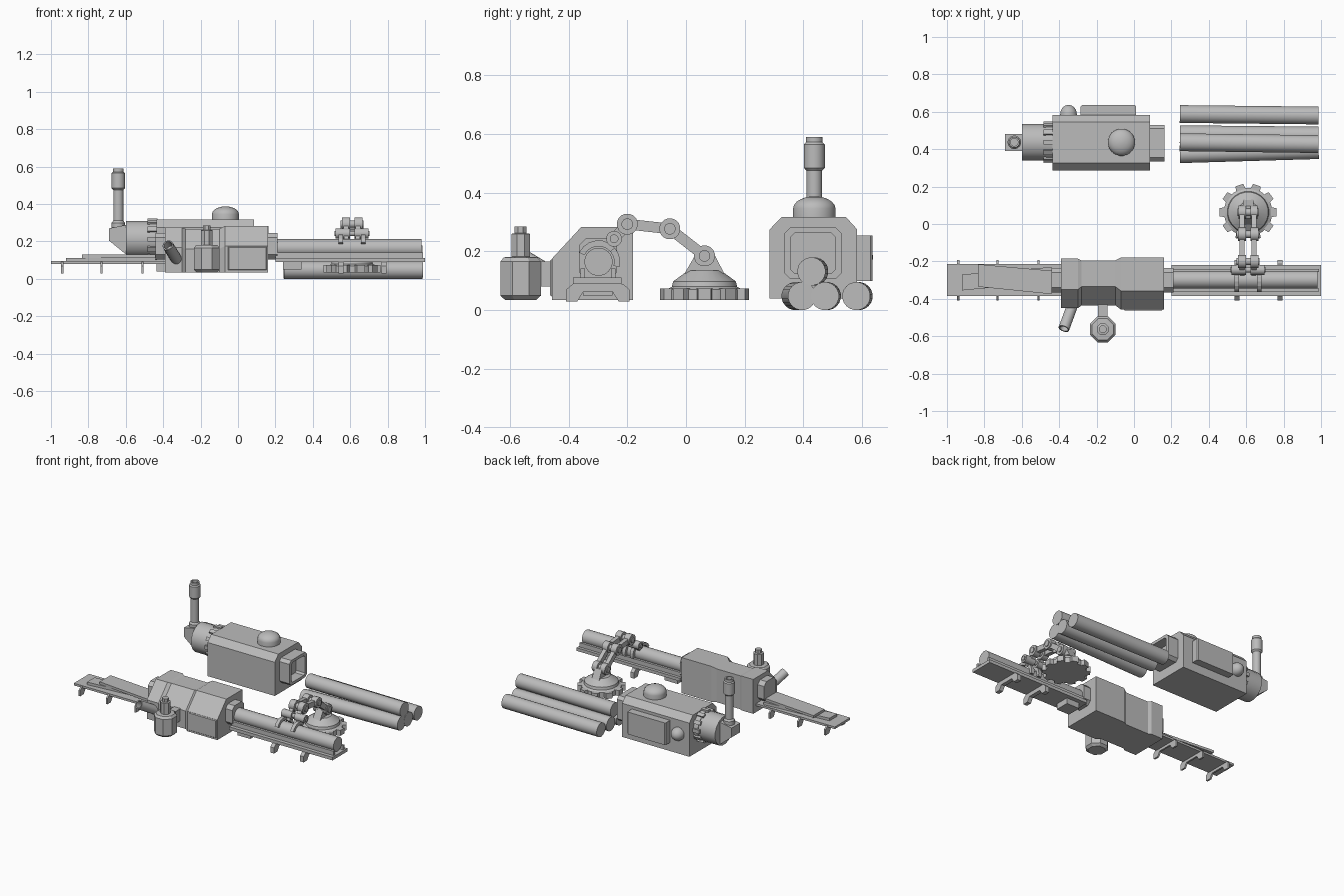
import bpy, bmesh, math
from mathutils import Vector

if "Cube" in bpy.data.objects:
    bpy.data.objects.remove(bpy.data.objects["Cube"])

GREY = bpy.data.materials.new("plain grey")
GREY.use_nodes = True
COLOUR = (0.5, 0.5, 0.5, 1)
GREY.diffuse_color = COLOUR
GREY.node_tree.nodes["Principled BSDF"].inputs["Base Color"].default_value = COLOUR


def skin(name, rings, smooth=False):
    """Join rings of points into one closed solid."""
    bm = bmesh.new()
    loops = [[bm.verts.new(p) for p in ring] for ring in rings]
    n = len(loops[0])
    for a, b in zip(loops, loops[1:]):
        for i in range(n):
            j = (i + 1) % n
            bm.faces.new((a[i], a[j], b[j], b[i]))
    bm.faces.new(loops[0][::-1])
    bm.faces.new(loops[-1])
    bmesh.ops.recalc_face_normals(bm, faces=bm.faces)
    mesh = bpy.data.meshes.new(name)
    bm.to_mesh(mesh)
    bm.free()
    mesh.materials.append(GREY)
    ob = bpy.data.objects.new(name, mesh)
    bpy.context.collection.objects.link(ob)
    if smooth:
        bpy.ops.object.select_all(action='DESELECT')
        ob.select_set(True)
        bpy.context.view_layer.objects.active = ob
        bpy.ops.object.shade_smooth_by_angle(angle=math.radians(32))
    return ob


def loft_x(name, *stations):
    """Stations are (x, profile in y and z)."""
    return skin(name, [[(x, y, z) for y, z in prof] for x, prof in stations])


def slab(name, outline, z0, z1):
    return skin(name, [[(x, y, z) for x, y in outline] for z in (z0, z1)])


def rect(a0, a1, b0, b1):
    return [(a0, b0), (a1, b0), (a1, b1), (a0, b1)]


def cut_rect(a0, a1, b0, b1, c):
    return [(a0 + c, b0), (a1 - c, b0), (a1, b0 + c), (a1, b1 - c),
            (a1 - c, b1), (a0 + c, b1), (a0, b1 - c), (a0, b0 + c)]


def box(name, x0, x1, y0, y1, z0, z1):
    return slab(name, rect(x0, x1, y0, y1), z0, z1)


def lathe(name, origin, direction, steps, n=20):
    """Steps are (radius, distance along the direction)."""
    q = Vector(direction).to_track_quat('Z', 'Y')
    rings = []
    for r, t in steps:
        angles = [math.tau * (i + 0.5) / n for i in range(n)]
        rings.append([Vector(origin) + q @ Vector((r * math.cos(a), r * math.sin(a), t))
                      for a in angles])
    return skin(name, rings, n > 10)


def rod(name, p, q, r, n=20):
    d = Vector(q) - Vector(p)
    return lathe(name, p, d, [(r, 0), (r, d.length)], n)


def dome_steps(r, h, base, count=5):
    return [(r * math.cos(a), base + h * math.sin(a))
            for a in [i * math.radians(84) / count for i in range(count + 1)]]


# Front saw house: end collars around a narrower waist
def house(front, top, back):
    return [(front, 0.035), (front, top - 0.108), (front + 0.1, top), (back, top), (back, 0.035)]


collar, waist, hall = house(-0.45, 0.275, -0.185), house(-0.435, 0.268, -0.195), house(-0.457, 0.283, -0.18)
loft_x("saw_house", (-0.39, collar), (-0.3, collar), (-0.28, waist),
       (-0.1, waist), (-0.07, hall), (0.16, hall))
skin("saw_house_panel", [[(x, y, z) for x, z in rect(-0.055 + i, 0.155 - i, 0.045 + i, 0.175 - i)]
                         for y, i in ((-0.455, 0), (-0.463, 0.006))])
for name, x0, x1 in (("infeed_collar", 0.15, 0.212), ("outfeed_collar", -0.44, -0.38)):
    loft_x(name, (x0, cut_rect(-0.365, -0.235, 0.105, 0.245, 0.025)),
           (x1, cut_rect(-0.365, -0.235, 0.105, 0.245, 0.025)))

# Outfeed table with sawn planks
box("outfeed_table", -1, -0.38, -0.385, -0.215, 0.08, 0.095)
slab("lower_plank", [(-0.92, -0.27), (-0.44, -0.23), (-0.44, -0.31), (-0.92, -0.355)], 0.095, 0.113)
slab("upper_plank", [(-0.835, -0.215), (-0.44, -0.25), (-0.44, -0.375), (-0.835, -0.335)], 0.113, 0.13)

# Infeed table, guide rails and log
box("infeed_table", 0.2, 1, -0.385, -0.22, 0.09, 0.112)
for side in (-1, 1):
    y = -0.3 + side * 0.052
    box("guide_rail", 0.2, 0.99, y - 0.008, y + 0.008, 0.11, 0.142)
rod("feed_log", (0.2, -0.298, 0.165), (0.98, -0.298, 0.165), 0.048)
box("feed_motor", 0.24, 0.34, -0.35, -0.25, 0.05, 0.09)

# Table legs: arched brackets
arch = [(-0.408, 0.03), (-0.37, 0.03), (-0.35, 0.062), (-0.25, 0.062),
        (-0.23, 0.03), (-0.192, 0.03), (-0.192, 0.07), (-0.215, 0.09), (-0.385, 0.09), (-0.408, 0.07)]
for x, w in ((-0.94, 0.006), (-0.73, 0.006), (-0.51, 0.006), (0.55, 0.014), (0.78, 0.014)):
    loft_x("table_leg", (x - w, arch), (x + w, arch))

# Dust tank, its duct and the slanted chute
lathe("dust_tank", (-0.167, -0.563, 0), (0, 0, 1),
      [(0.058, 0.035), (0.075, 0.05), (0.075, 0.165), (0.062, 0.18), (0.034, 0.182),
       (0.034, 0.26), (0.022, 0.262), (0.022, 0.285)], 8)
box("tank_duct", -0.192, -0.142, -0.51, -0.42, 0.08, 0.165)
chute_start, chute_end = Vector((-0.32, -0.41, 0.09)), Vector((-0.375, -0.56, 0.18))
chute = chute_end - chute_start
lathe("waste_chute", chute_start, chute,
      [(0.03, 0), (0.03, chute.length), (0.023, chute.length), (0.023, chute.length - 0.05)], 16)

# Crane base with drive teeth
CX, CY = 0.61, 0.063
lathe("crane_base", (CX, CY, 0), (0, 0, 1),
      [(0.13, 0.035), (0.13, 0.07), (0.112, 0.08), (0.108, 0.098), (0.056, 0.135)], 24)
for i in range(10):
    a = math.tau * i / 10
    u, v = Vector((math.cos(a), math.sin(a))), Vector((-math.sin(a), math.cos(a)))
    c = Vector((CX, CY))
    slab("drive_tooth", [c + u * r + v * s for r, s in
                         ((0.11, -0.028), (0.152, -0.022), (0.152, 0.022), (0.11, 0.028))], 0.035, 0.073)

# Crane arm: pivots joined by paired links
bracket = [(-0.005, 0.125), (0.13, 0.125), (0.097, 0.19), (0.033, 0.19)]
loft_x("arm_bracket", (CX - 0.028, bracket), (CX + 0.028, bracket))
joints = [(0.063, 0.185), (-0.055, 0.277), (-0.2, 0.293), (-0.245, 0.243)]
for (y, z), r, half in zip(joints, (0.036, 0.036, 0.036, 0.027), (0.05, 0.055, 0.055, 0.088)):
    for s in (-1, 1):
        rod("arm_pivot", (CX + s * 0.012, y, z), (CX + s * half, y, z), r, 16)
    rod("pivot_pin", (CX - half - 0.006, y, z), (CX + half + 0.006, y, z), r * 0.55, 12)
for p, q in zip(joints, joints[1:]):
    p, q = Vector(p), Vector(q)
    d = (q - p).normalized()
    side = Vector((-d.y, d.x)) * 0.018
    outline = [p - side, q - side, q + side, p + side]
    for s in (-1, 1):
        loft_x("arm_link", (CX + s * 0.018, outline), (CX + s * 0.046, outline))


# Claw fingers curling round the log
def finger(x, w, a0, a1):
    angles = [math.radians(a0 + (a1 - a0) * i / 6) for i in range(7)]
    arc = [(r * math.cos(a) - 0.298, r * math.sin(a) + 0.165)
           for r, order in ((0.053, angles), (0.073, angles[::-1])) for a in order]
    loft_x("claw_finger", (x - w, arc), (x + w, arc))


for s in (-1, 1):
    finger(CX + s * 0.06, 0.012, 40, 155)
    finger(CX + s * 0.03, 0.012, 65, -15)

# Rear mill: chamfered body with open port
body = [(0.285, 0.04), (0.583, 0.04), (0.583, 0.275), (0.545, 0.317), (0.325, 0.317), (0.285, 0.275)]
loft_x("mill_body", (-0.435, body), (0.085, body))
outer, inner = cut_rect(0.335, 0.53, 0.107, 0.282, 0.02), cut_rect(0.358, 0.507, 0.125, 0.262, 0.012)
loft_x("mill_port", (0.08, outer), (0.163, outer), (0.163, inner), (0.095, inner))
lathe("roof_dome", (-0.067, 0.437, 0.31), (0, 0, 1), [(0.073, 0)] + dome_steps(0.073, 0.042, 0.036))
slab("side_cabinet", cut_rect(-0.285, 0.01, 0.575, 0.635, 0.006), 0.1, 0.255)
lathe("side_bulb", (-0.35, 0.575, 0.18), (0, 1, 0), [(0.045, 0)] + dome_steps(0.045, 0.05, 0.012))

# Rear mill drum with ribs
DY, DZ = 0.437, 0.212
lathe("drum", (-0.435, DY, DZ), (-1, 0, 0), [(0.1, 0), (0.1, 0.165)], 16)
lathe("drum_ring", (-0.43, DY, DZ), (-1, 0, 0), [(0.104, 0), (0.104, 0.04)], 16)
for i in range(12):
    a = math.tau * i / 12
    u, v = Vector((math.cos(a), math.sin(a))), Vector((-math.sin(a), math.cos(a)))
    c = Vector((DY, DZ))
    outline = [c + u * r + v * s for r, s in
               ((0.09, -0.013), (0.112, -0.013), (0.112, 0.013), (0.09, 0.013))]
    loft_x("drum_rib", (-0.485, outline), (-0.43, outline))

# Elbow and chimney
elbow = [(-0.59, 0.125), (-0.61, 0.14), (-0.69, 0.205), (-0.69, 0.27), (-0.59, 0.29)]
skin("elbow", [[(x, y, z) for x, z in elbow] for y in (0.39, 0.482)])
lathe("chimney", (-0.64, DY, 0), (0, 0, 1),
      [(0.036, 0.26), (0.036, 0.3), (0.027, 0.312), (0.027, 0.475), (0.036, 0.485),
       (0.036, 0.565), (0.029, 0.572), (0.029, 0.59), (0.02, 0.59), (0.02, 0.56)])

# Stacked logs, each laid a little askew
for y0, y1, z in ((0.373, 0.395, 0.048), (0.48, 0.473, 0.048), (0.588, 0.58, 0.048), (0.437, 0.427, 0.132)):
    rod("stacked_log", (0.245, y0, z), (0.987, y1, z), 0.048)
